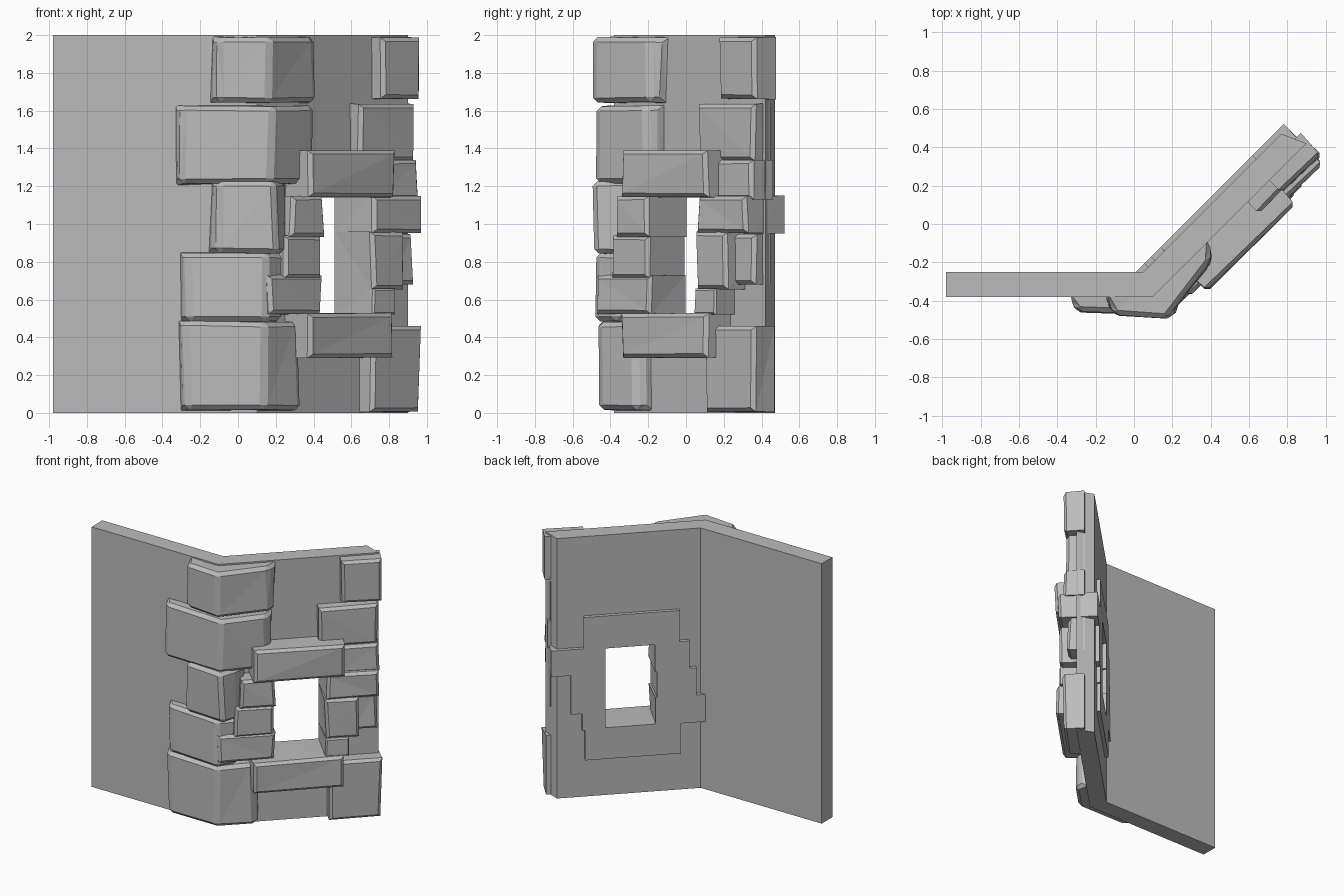
import bpy, bmesh, random
from mathutils import Vector

random.seed(7)
if "Cube" in bpy.data.objects:
    bpy.data.objects.remove(bpy.data.objects["Cube"])

stone_grey = bpy.data.materials.new("stone_grey")
stone_grey.use_nodes = True
GREY = (0.5, 0.5, 0.5, 1)
stone_grey.diffuse_color = GREY
stone_grey.node_tree.nodes["Principled BSDF"].inputs["Base Color"].default_value = GREY

R = 0.5 ** 0.5


def slant(u, v):
    """Plan point on the slanted wall: u along it, v out of its front face."""
    return (0.10 + (u + v) * R, -0.38 + (u - v) * R)


def prism(name, plan, z0, z1, front=(), bevel=0.0, jitter=0.0):
    """Extrude a plan outline; roughen and chamfer the corners listed in front."""
    bm = bmesh.new()
    low = [bm.verts.new((x, y, z0)) for x, y in plan]
    high = [bm.verts.new((x, y, z1)) for x, y in plan]
    n = len(plan)
    bm.faces.new(low[::-1])
    bm.faces.new(high)
    for i in range(n):
        j = (i + 1) % n
        bm.faces.new((low[i], low[j], high[j], high[i]))
    rough = {ring[i] for ring in (low, high) for i in front}
    middle = (z0 + z1) / 2
    for ring in (low, high):
        for i in front:
            co = ring[i].co
            co.x += random.uniform(-jitter, jitter)
            co.y += random.uniform(-jitter, jitter)
            co.z += (middle - co.z) * random.uniform(0, jitter * 4)
    if bevel:
        edges = [e for e in bm.edges if all(v in rough for v in e.verts)]
        bmesh.ops.bevel(bm, geom=edges, offset=bevel, segments=1, affect='EDGES')
        bmesh.ops.triangulate(bm, faces=[f for f in bm.faces if len(f.verts) > 3])
    bmesh.ops.recalc_face_normals(bm, faces=bm.faces)
    mesh = bpy.data.meshes.new(name)
    bm.to_mesh(mesh)
    bm.free()
    mesh.materials.append(stone_grey)
    obj = bpy.data.objects.new(name, mesh)
    bpy.context.collection.objects.link(obj)
    return obj


def block(name, u0, u1, z0, z1, depth, back=-0.155, bevel=0.02, jitter=0.01, taper=0.0):
    """Stone set in the slanted wall, chamfered on its front."""
    plan = [slant(u0, back), slant(u0 + taper, depth), slant(u1 - taper, depth), slant(u1, back)]
    return prism(name, plan, z0, z1, (1, 2), bevel, jitter)


def corner_stone(name, left, corner, end, z0, z1, out=0.075):
    """Large stone wrapping the bend between both walls."""
    plan = [(left, -0.32), (left, -0.40), (left + 0.04, -0.38 - out), corner,
            slant(end - 0.05, 0.085), slant(end, 0.02), slant(end, -0.05), (0.08, -0.30)]
    return prism(name, plan, z0, z1, (1, 2, 3, 4, 5), 0.025, 0.012)


# Bent wall with a window opening
wall = prism("bent_wall", [(-0.98, -0.38), (0.10, -0.38), (0.90, 0.42),
                           (0.77, 0.47), (0.05, -0.25), (-0.98, -0.25)], 0, 2)
cutter = prism("window_cutter", [slant(0.36, -0.4), slant(0.36, 0.4),
                                 slant(0.755, 0.4), slant(0.755, -0.4)], 0.51, 1.16)
cutter.hide_render = True
cut = wall.modifiers.new("window", 'BOOLEAN')
cut.operation = 'DIFFERENCE'
cut.solver = 'EXACT'
cut.object = cutter
bpy.context.view_layer.objects.active = wall
bpy.ops.object.modifier_apply(modifier=cut.name)
bpy.data.objects.remove(cutter)

# Window surround running through the wall
block("lintel", 0.21, 0.89, 1.14, 1.39, 0.18, taper=0.02)
block("window_sill", 0.20, 0.88, 0.29, 0.53, 0.18, taper=0.02)
block("left_jamb_top", 0.14, 0.385, 0.93, 1.15, 0.13)
block("left_jamb_middle", 0.09, 0.37, 0.71, 0.94, 0.12)
block("left_jamb_bottom", -0.02, 0.38, 0.52, 0.73, 0.12)
block("right_jamb_top", 0.735, 1.12, 0.95, 1.15, 0.13, taper=0.005)
block("right_jamb_middle", 0.735, 0.98, 0.65, 0.96, 0.14)
block("right_jamb_bottom", 0.735, 0.90, 0.52, 0.66, 0.14, bevel=0.01, jitter=0.005)

# Edge stones at the far end of the slanted wall
block("edge_stone_top", 0.86, 1.15, 1.66, 1.99, 0.09, -0.06)
block("edge_stone_upper", 0.70, 1.11, 1.33, 1.64, 0.075, -0.06)
block("edge_stone_middle", 0.84, 1.13, 1.13, 1.34, 0.09, -0.06)
block("edge_stone_lower", 0.93, 1.11, 0.68, 0.95, 0.07, -0.06)
block("edge_stone_base", 0.77, 1.14, 0.005, 0.46, 0.095, -0.06)

# Stacked stones round the bend
corner_stone("corner_stone_top", -0.15, (0.17, -0.49), 0.40, 1.64, 1.99, 0.10)
corner_stone("corner_stone_upper", -0.34, (0.18, -0.47), 0.37, 1.21, 1.63)
corner_stone("corner_stone_middle", -0.15, (0.20, -0.49), 0.18, 0.84, 1.23, 0.09)
corner_stone("corner_stone_lower", -0.31, (0.15, -0.47), 0.16, 0.48, 0.85)
corner_stone("corner_stone_base", -0.31, (0.14, -0.47), 0.28, 0.01, 0.49)
